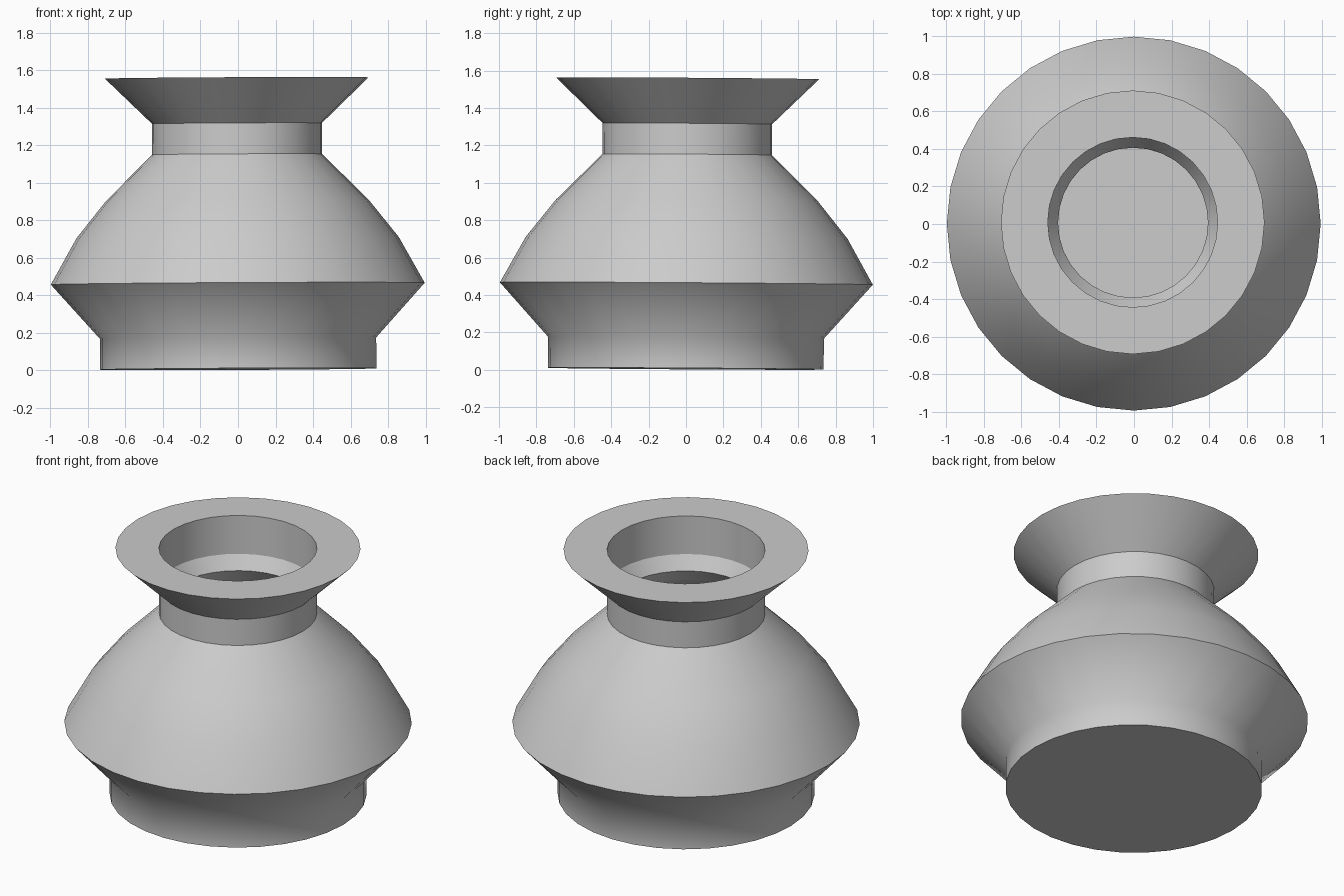
import bpy, bmesh, math
from mathutils import Matrix

if "Cube" in bpy.data.objects:
    bpy.data.objects.remove(bpy.data.objects["Cube"])

SIDES = 32
# the pot leans very slightly to the left and back
LEAN = (Matrix.Translation((0.001, -0.001, 0.0065))
        @ Matrix.Rotation(-0.0065, 4, 'X') @ Matrix.Rotation(-0.005, 4, 'Y'))


def lathe(name, profile, angle, closed=False, floor=False):
    """Revolve (radius, height) points around z."""
    bm = bmesh.new()
    rings = []
    for r, z in profile:
        rings.append([bm.verts.new((r * math.cos(2 * math.pi * i / SIDES),
                                    r * math.sin(2 * math.pi * i / SIDES), z))
                      for i in range(SIDES)])
    pairs = list(zip(rings, rings[1:]))
    if closed:
        pairs.append((rings[-1], rings[0]))
    for low, high in pairs:
        for i in range(SIDES):
            j = (i + 1) % SIDES
            bm.faces.new((low[i], low[j], high[j], high[i]))
    if floor:
        bm.faces.new(rings[0][::-1])
    bm.transform(LEAN)
    mesh = bpy.data.meshes.new(name)
    bm.to_mesh(mesh)
    bm.free()
    obj = bpy.data.objects.new(name, mesh)
    bpy.context.collection.objects.link(obj)
    bpy.ops.object.select_all(action='DESELECT')
    obj.select_set(True)
    bpy.context.view_layer.objects.active = obj
    bpy.ops.object.shade_smooth_by_angle(angle=math.radians(angle))
    return obj


# thin-walled body: foot, flared underside and rounded shoulder
lathe("pot_body", [(0.737, 0.0), (0.737, 0.165), (0.997, 0.455),
                   (0.86, 0.70), (0.70, 0.90), (0.453, 1.145)], 50, floor=True)

# neck collar with a pinched inside
lathe("neck", [(0.453, 1.145), (0.453, 1.31), (0.40, 1.228)], 30, closed=True)

# flared rim with a flat top and a straight inner wall
lathe("rim", [(0.453, 1.31), (0.703, 1.552), (0.453, 1.552)], 30, closed=True)
